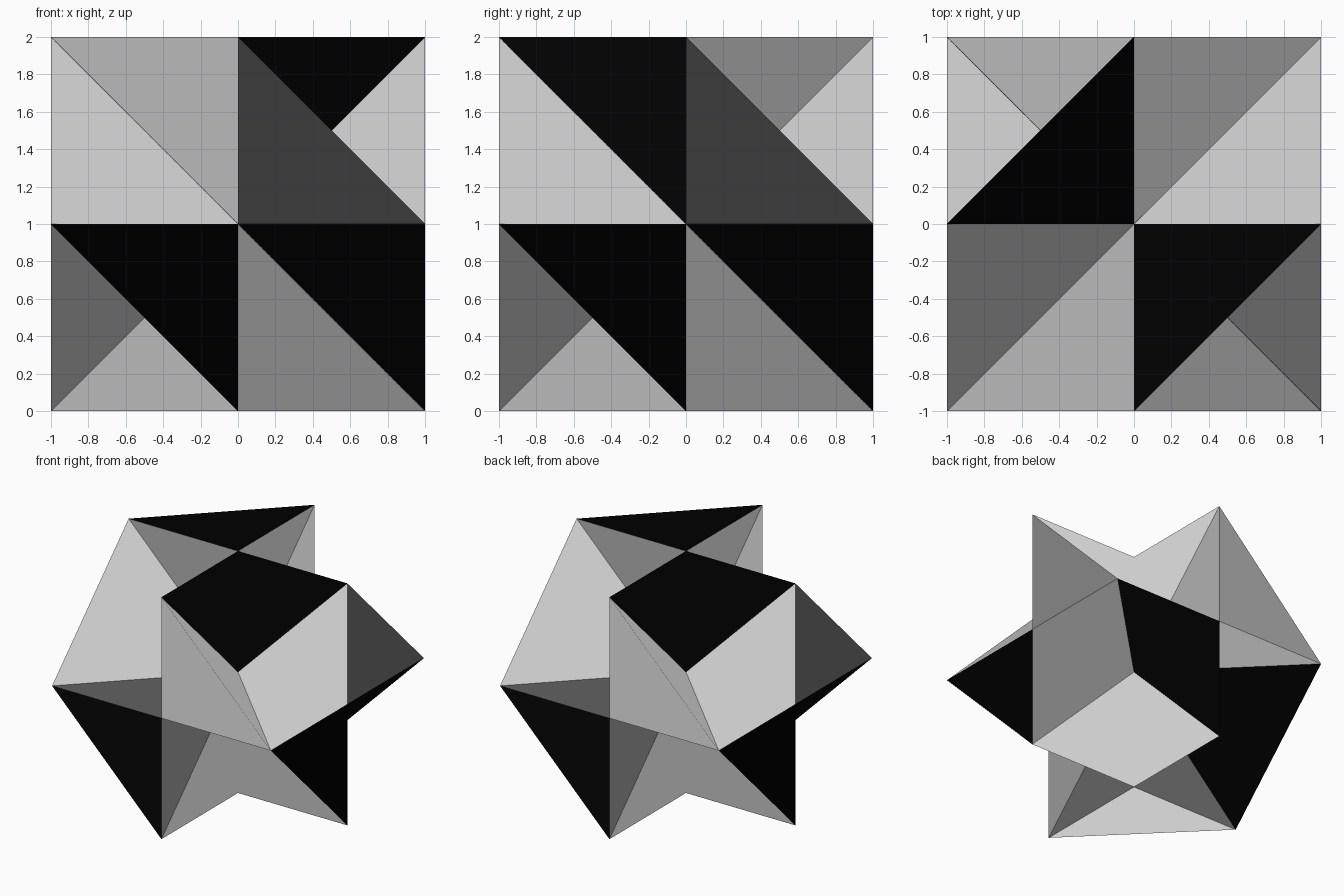
import bpy
import bmesh
from mathutils import Vector

if "Cube" in bpy.data.objects:
    bpy.data.objects.remove(bpy.data.objects["Cube"])

AXES = [Vector((1, 0, 0)), Vector((0, 1, 0)), Vector((0, 0, 1))]
HAND = [1, -1, -1]          # which pair of opposite quarters is raised per axis
CENTRE = Vector((0, 0, 1))
ORIGIN = Vector((0, 0, 0))

bm = bmesh.new()
normals = []


def add_facet(points, dark):
    """Add one skew facet folded between its 1st and 3rd point, shaded as one."""
    a, b, c, d = points
    normal = (c - a).cross(d - b).normalized()
    for tri in ((a, b, c), (a, c, d)):
        face = bm.faces.new([bm.verts.new(CENTRE + p) for p in tri])
        face.material_index = 1 if dark else 0
        face.smooth = True
        normals.extend([normal] * 3)


# Four skew facets on each of the six cube sides, all reaching the centre
for a in range(3):
    j, k = AXES[(a + 1) % 3], AXES[(a + 2) % 3]
    for s in (1, -1):
        mid = s * AXES[a]
        ring = [j, k, -j, -k][::s]
        for i in range(4):
            p, q = ring[i], ring[(i + 1) % 4]
            corner = p + q
            raised = corner.dot(j) * corner.dot(k) * HAND[a] * s > 0
            if raised:
                dark = s > 0 if a == 2 else corner.z < 0
                add_facet([mid + p, ORIGIN, mid + q, mid], dark)
            else:
                add_facet([mid, mid + p, ORIGIN, mid + q], False)

# Faceted star with grey and black facets
mesh = bpy.data.meshes.new("faceted_star")
bm.to_mesh(mesh)
bm.free()
mesh.normals_split_custom_set(normals)
for name, value in (("grey_facets", 0.8), ("black_facets", 0.001)):
    mat = bpy.data.materials.new(name)
    mat.diffuse_color = (value, value, value, 1)
    mat.use_nodes = True
    mat.node_tree.nodes["Principled BSDF"].inputs["Base Color"].default_value = mat.diffuse_color
    mesh.materials.append(mat)
star = bpy.data.objects.new("faceted_star", mesh)
bpy.context.collection.objects.link(star)
